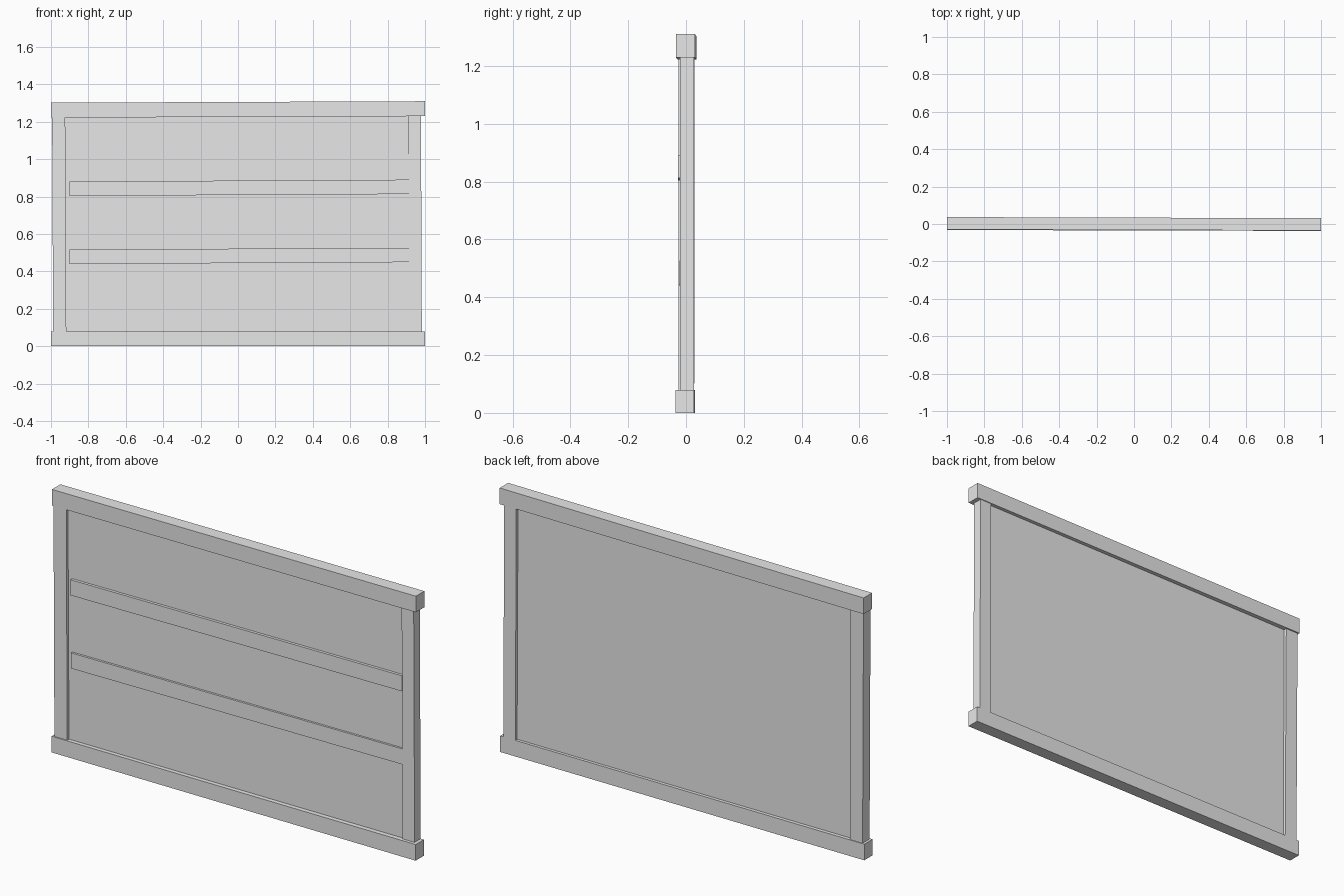
import bpy
import bmesh
from mathutils import Vector

old = bpy.data.objects.get("Cube")
if old:
    bpy.data.objects.remove(old, do_unlink=True)

# Single light grey finish
grey = bpy.data.materials.new("light_grey")
grey.use_nodes = True
colour = (0.8, 0.8, 0.8, 1)
grey.diffuse_color = colour
grey.node_tree.nodes["Principled BSDF"].inputs["Base Color"].default_value = colour


def bar(name, start, end, size):
    """Box between two end centres; size is its cross-section, so ends stay square
    to the world axis while the length may lean a little."""
    start, end = Vector(start), Vector(end)
    span = end - start
    axis = max(range(3), key=lambda i: abs(span[i]))
    across = [i for i in range(3) if i != axis]
    bm = bmesh.new()
    bmesh.ops.create_cube(bm, size=1)
    for v in bm.verts:
        local = v.co.copy()
        v.co = start.lerp(end, local[axis] + 0.5)
        for i, s in zip(across, size):
            v.co[i] += local[i] * s
    bmesh.ops.recalc_face_normals(bm, faces=bm.faces)
    mesh = bpy.data.meshes.new(name)
    bm.to_mesh(mesh)
    bm.free()
    mesh.materials.append(grey)
    obj = bpy.data.objects.new(name, mesh)
    bpy.context.collection.objects.link(obj)
    return obj


# Horizontal rails, slightly out of true
bar("top_rail", (-1, 0.004, 1.262), (1, -0.002, 1.27), (0.066, 0.08))
bar("bottom_rail", (-1, 0, 0.04), (1, -0.005, 0.04), (0.064, 0.08))

# Upright stiles, tucked into the rails
bar("right_stile", (-0.953, 0.001, 0.05), (-0.959, 0.002, 1.25), (0.07, 0.055))
bar("left_stile", (0.95, 0.003, 0.05), (0.945, 0.003, 1.25), (0.066, 0.048))

# Thin infill panel
bar("panel", (-0.95, 0.001, 0.65), (0.95, 0, 0.65), (0.026, 1.18))

# Two shallow battens on the front of the panel
for name, z, front in (("upper_batten", 0.842, -0.02), ("lower_batten", 0.478, -0.016)):
    bar(name, (-0.9, front, z), (0.917, front, z + 0.01), (0.014, 0.077))
